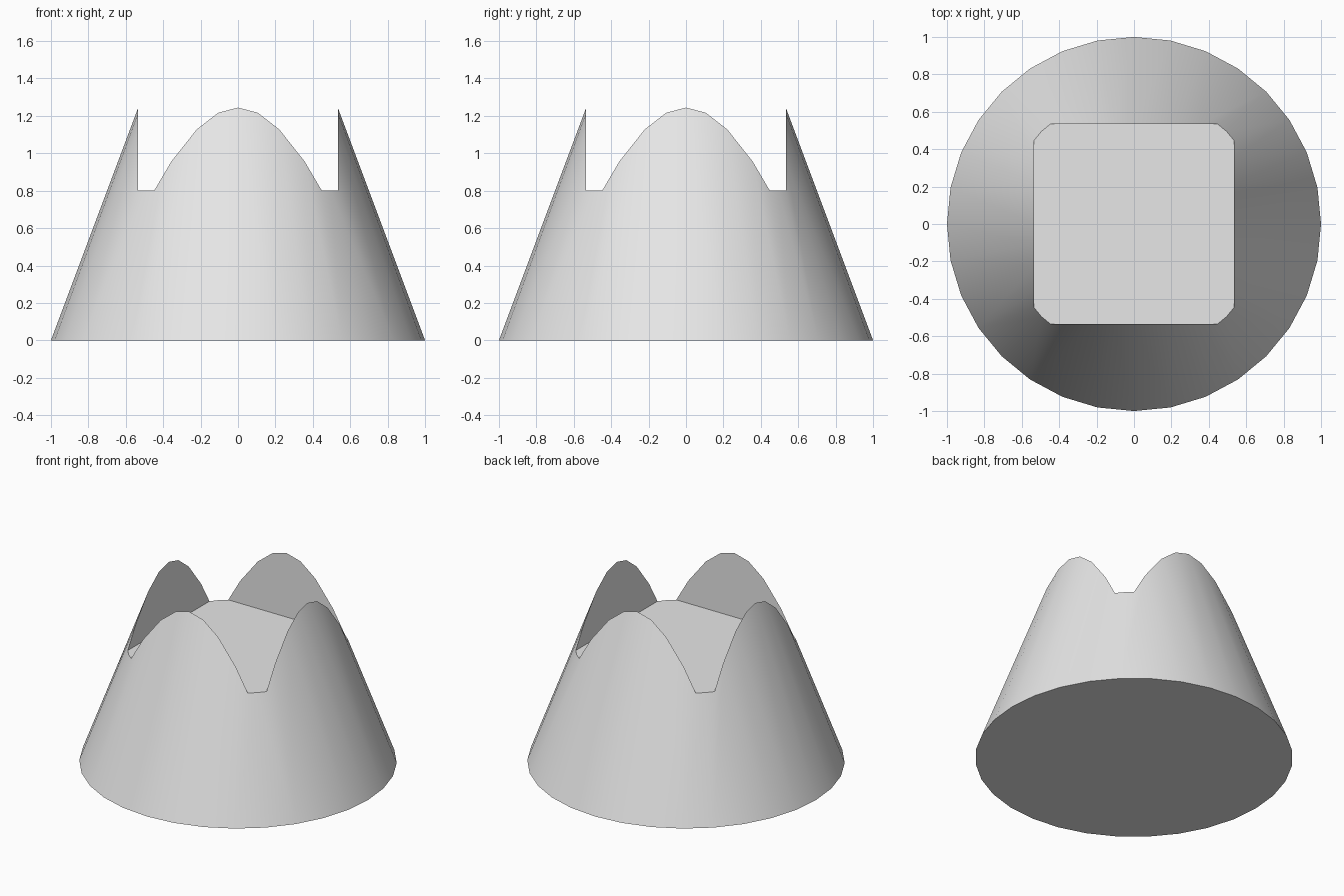
import bpy
import math

default_cube = bpy.data.objects.get("Cube")
if default_cube:
    bpy.data.objects.remove(default_cube, do_unlink=True)

APEX = 8 / 3      # height of the full cone
FLOOR = 0.8       # height of the pocket floor
SIDE = 16 / 15    # width of the square pocket
CUT = 2.4         # height of the cutter

# Plain grey material
grey = bpy.data.materials.new("plain grey")
grey.use_nodes = True
colour = (0.8, 0.8, 0.8, 1)
grey.diffuse_color = colour
grey.node_tree.nodes["Principled BSDF"].inputs["Base Color"].default_value = colour

# Square block that hollows out the top
bpy.ops.mesh.primitive_cube_add(size=1, location=(0, 0, FLOOR + CUT / 2))
cutter = bpy.context.object
cutter.name = "pocket_cutter"
cutter.scale = (SIDE, SIDE, CUT)
cutter.hide_render = True

# Cone body
bpy.ops.mesh.primitive_cone_add(vertices=32, radius1=1, radius2=0,
                                depth=APEX, location=(0, 0, APEX / 2))
body = bpy.context.object
body.name = "notched_cone"
body.data.materials.append(grey)

# Cut the square pocket, leaving four rounded peaks
pocket = body.modifiers.new("pocket", "BOOLEAN")
pocket.operation = "DIFFERENCE"
pocket.solver = "EXACT"
pocket.object = cutter
bpy.ops.object.modifier_apply(modifier=pocket.name)
bpy.data.objects.remove(cutter, do_unlink=True)

# Smooth sides with crisp pocket and base edges
bpy.ops.object.shade_smooth_by_angle(angle=math.radians(30))
